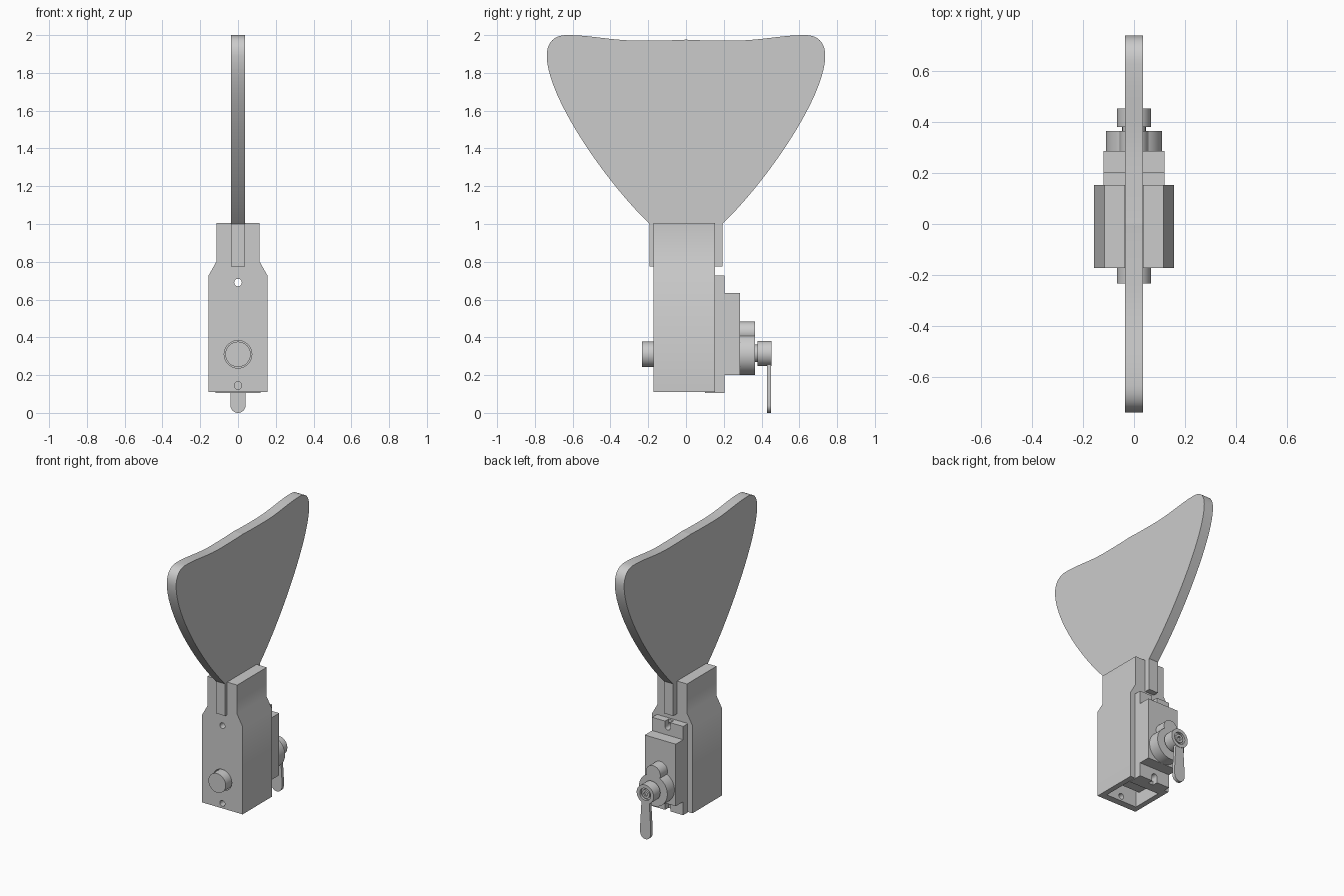
import bpy, bmesh, math
from mathutils import Vector
from mathutils.geometry import interpolate_bezier

default = bpy.data.objects.get("Cube")
if default:
    bpy.data.objects.remove(default)

grey = bpy.data.materials.new("plain grey")
grey.use_nodes = True
GREY = (0.6, 0.6, 0.6, 1)
grey.diffuse_color = GREY
grey.node_tree.nodes["Principled BSDF"].inputs["Base Color"].default_value = GREY


def prism(name, outline, axis, low, high):
    """Extrude a closed 2D outline along x (outline is y,z) or y (outline is x,z)."""
    bm = bmesh.new()
    place = (lambda a, b: (low, a, b)) if axis == "x" else (lambda a, b: (a, low, b))
    face = bm.faces.new([bm.verts.new(place(a, b)) for a, b in outline])
    ext = bmesh.ops.extrude_face_region(bm, geom=[face])
    moved = [v for v in ext["geom"] if isinstance(v, bmesh.types.BMVert)]
    shift = high - low
    bmesh.ops.translate(bm, verts=moved, vec=(shift, 0, 0) if axis == "x" else (0, shift, 0))
    bmesh.ops.recalc_face_normals(bm, faces=bm.faces)
    mesh = bpy.data.meshes.new(name)
    bm.to_mesh(mesh)
    bm.free()
    mesh.materials.append(grey)
    obj = bpy.data.objects.new(name, mesh)
    bpy.context.collection.objects.link(obj)
    return obj


def box(name, half_x, y, z):
    return prism(name, [(-half_x, z[0]), (half_x, z[0]), (half_x, z[1]), (-half_x, z[1])], "y", *y)


def disc(name, radius, z, y, sides=48):
    ring = [(radius * math.cos(2 * math.pi * i / sides), z + radius * math.sin(2 * math.pi * i / sides))
            for i in range(sides)]
    return prism(name, ring, "y", *y)


def combine(obj, others, operation="DIFFERENCE"):
    """Apply booleans in turn and drop the helper objects."""
    for other in others:
        mod = obj.modifiers.new("cut", "BOOLEAN")
        mod.operation, mod.object, mod.solver = operation, other, "EXACT"
        graph = bpy.context.evaluated_depsgraph_get()
        mesh = bpy.data.meshes.new_from_object(obj.evaluated_get(graph))
        obj.modifiers.clear()
        obj.data = mesh
        bpy.data.objects.remove(other)


def mirrored(half):
    return half + [(-a, b) for a, b in reversed(half) if abs(a) > 1e-5]


# Blade with a neck that sits in the housing slot
anchors = [((0.193, 1.0), (0.44, 1.24), (0.737, 1.68), (0.737, 1.89)),
           ((0.737, 1.89), (0.737, 1.96), (0.70, 2.0), (0.63, 2.0)),
           ((0.63, 2.0), (0.50, 2.0), (0.40, 1.971), (0.25, 1.971)),
           ((0.25, 1.971), (0.12, 1.971), (0.04, 1.973), (0, 1.976))]
half = [(0.193, 0.775)]
for a, b, c, d in anchors:
    pts = interpolate_bezier(*[Vector((*p, 0)) for p in (a, b, c, d)], 20)
    half += [(p.x, p.y) for p in pts[:-1]]
half.append((0, 1.976))
blade = prism("blade", mirrored(half), "x", -0.036, 0.036)

# Housing: shouldered block, forked at the top and hollow from below
housing = prism("housing", mirrored([(0.157, 0.11), (0.157, 0.725), (0.115, 0.80), (0.115, 1.005)]),
                "y", -0.173, 0.153)
combine(housing, [
    box("slot_cutter", 0.037, (-0.3, 0.3), (0.775, 1.1)),
    box("cavity_cutter", 0.12, (-0.125, 0.2), (0.0, 0.73)),
    disc("button_hole", 0.073, 0.31, (-0.3, -0.1)),
    disc("upper_hole", 0.02, 0.69, (-0.3, -0.1), 24),
    disc("lower_hole", 0.02, 0.145, (-0.3, -0.1), 24)])

# Inner slide and front push button
slide = box("inner_slide", 0.118, (-0.09, 0.10), (0.2, 0.62))
button = disc("push_button", 0.067, 0.31, (-0.232, -0.08))

# Rear cover plate with notched pin holes at both ends
cover = box("cover_plate", 0.12, (0.10, 0.203), (0.106, 0.728))
combine(cover, [
    disc("upper_pin_hole", 0.02, 0.69, (0.0, 0.3), 24),
    disc("lower_pin_hole", 0.02, 0.145, (0.0, 0.3), 24),
    box("upper_notch", 0.02, (0.165, 0.3), (0.69, 0.8)),
    box("lower_notch", 0.02, (0.165, 0.3), (0.0, 0.145))])
raised = box("raised_plate", 0.12, (0.203, 0.285), (0.2, 0.635))

# Round boss with a smaller lobe above it
boss = disc("boss", 0.11, 0.31, (0.28, 0.364), 64)
combine(boss, [disc("boss_lobe", 0.056, 0.427, (0.28, 0.364))], "UNION")

# Lever on its shaft, with a recessed screw in the hub
shaft = disc("lever_shaft", 0.046, 0.315, (0.35, 0.39))
hub = disc("lever_hub", 0.066, 0.315, (0.379, 0.452))
combine(hub, [disc("hub_recess", 0.042, 0.315, (0.435, 0.5))])
screw = disc("hub_screw", 0.03, 0.315, (0.42, 0.448))
combine(screw, [disc("hex_socket", 0.016, 0.315, (0.43, 0.5), 6)])
tip = [(0.04 * math.sin(t * math.pi / 20), 0.04 - 0.04 * math.cos(t * math.pi / 20)) for t in range(11)]
lever = prism("lever", mirrored(tip + [(0.04, 0.10), (0.03, 0.265)]), "y", 0.428, 0.450)

# Smooth the curved sides while keeping the edges sharp
for obj in (blade, housing, button, cover, boss, shaft, hub, screw, lever):
    bpy.ops.object.select_all(action="DESELECT")
    obj.select_set(True)
    bpy.context.view_layer.objects.active = obj
    bpy.ops.object.shade_smooth_by_angle(angle=math.radians(30))
